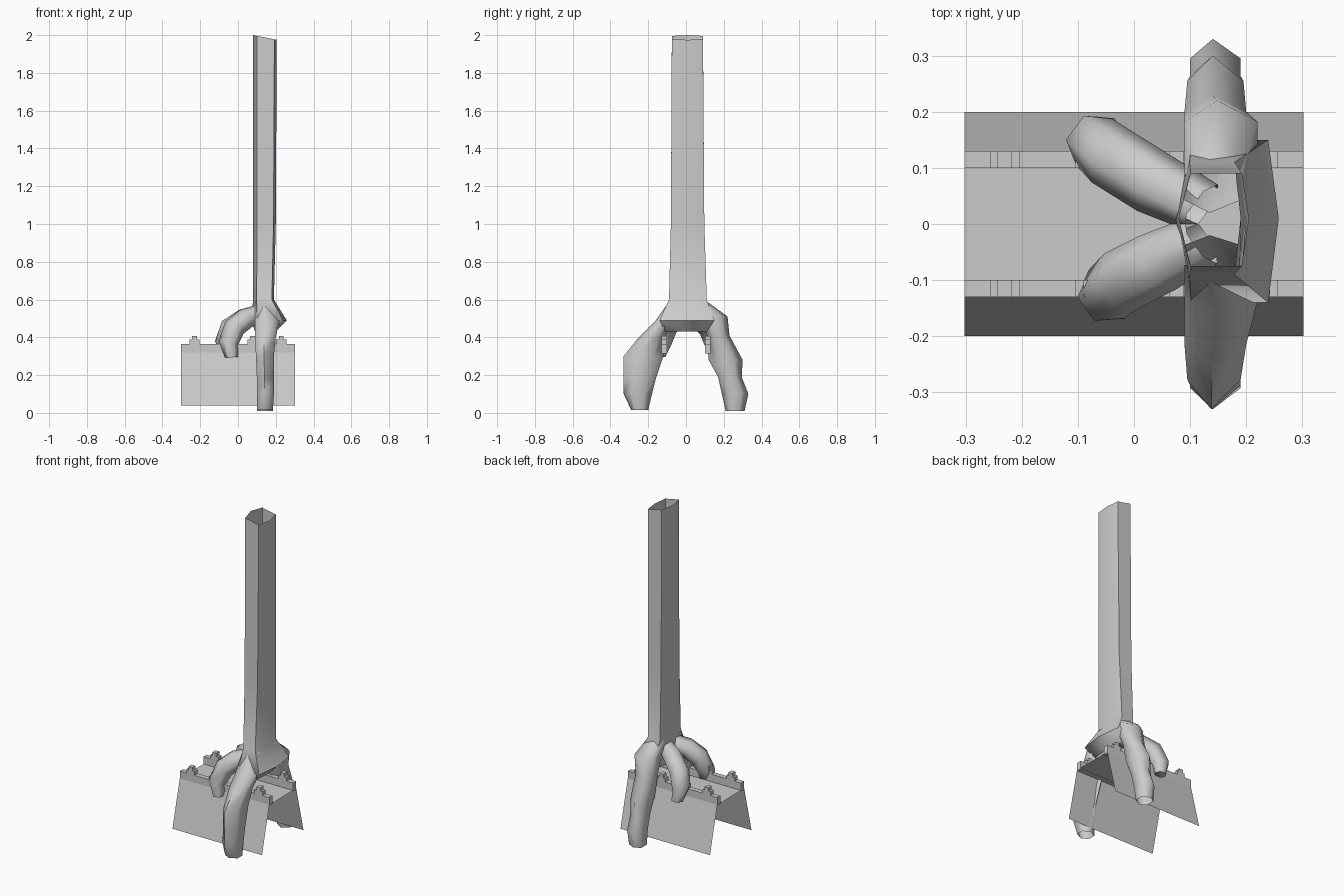
import bpy, bmesh, math
from mathutils import Vector

if "Cube" in bpy.data.objects:
    bpy.data.objects.remove(bpy.data.objects["Cube"])

gray = bpy.data.materials.new("plain gray")
gray.use_nodes = True
gray.diffuse_color = (0.6, 0.6, 0.6, 1)
gray.node_tree.nodes["Principled BSDF"].inputs["Base Color"].default_value = (0.6, 0.6, 0.6, 1)


def finish(name, bm, smooth=None, recalc=True):
    if recalc:
        bmesh.ops.recalc_face_normals(bm, faces=bm.faces)
    mesh = bpy.data.meshes.new(name)
    bm.to_mesh(mesh)
    bm.free()
    mesh.materials.append(gray)
    ob = bpy.data.objects.new(name, mesh)
    bpy.context.collection.objects.link(ob)
    if smooth:
        bpy.ops.object.select_all(action="DESELECT")
        ob.select_set(True)
        bpy.context.view_layer.objects.active = ob
        bpy.ops.object.shade_smooth_by_angle(angle=math.radians(smooth))
    return ob


def loft(name, rings, cap=False, smooth=70):
    """Skin a list of equal-length point rings."""
    bm = bmesh.new()
    rows = [[bm.verts.new(p) for p in ring] for ring in rings]
    n = len(rows[0])
    for a, b in zip(rows, rows[1:]):
        for i in range(n):
            j = (i + 1) % n
            bm.faces.new((a[i], a[j], b[j], b[i]))
    if cap:
        bm.faces.new(rows[-1])
    return finish(name, bm, smooth)


def box(name, x0, x1, y0, y1, z0, z1):
    bm = bmesh.new()
    bmesh.ops.create_cube(bm, size=1)
    for v in bm.verts:
        v.co = ((x0 + x1) / 2 + v.co.x * (x1 - x0),
                (y0 + y1) / 2 + v.co.y * (y1 - y0),
                (z0 + z1) / 2 + v.co.z * (z1 - z0))
    return finish(name, bm)


def sheet(name, points):
    bm = bmesh.new()
    bm.faces.new([bm.verts.new(p) for p in points])
    return finish(name, bm, recalc=False)


# Trunk: hollow six-sided tube, flaring into a skirt above the roots
def hexagon(z, left, right, back, front, lean=0):
    wide = right - left
    a, b = left + wide * 0.17, right - wide * 0.1
    pts = [(left, 0.01), (a, front), (b, front), (right, 0.01), (b, back), (a, back)]
    return [(x, y, z - lean * (x - left)) for x, y in pts]


loft("trunk", [
    hexagon(2.0, 0.08, 0.205, 0.09, -0.075, 0.2),
    hexagon(1.0, 0.08, 0.2, 0.097, -0.08),
    hexagon(0.6, 0.08, 0.19, 0.11, -0.09),
    hexagon(0.49, 0.07, 0.258, 0.15, -0.14),
    hexagon(0.43, 0.09, 0.2, 0.11, -0.11)])

# Large roots hanging over the front and back: (z, inner y, outer y, x min, x max)
profiles = {
    "front_root": (-1, [(0.59, 0.02, 0.09, 0.09, 0.19), (0.49, 0.07, 0.16, 0.09, 0.22),
                        (0.40, 0.11, 0.25, 0.09, 0.20), (0.30, 0.12, 0.33, 0.095, 0.19),
                        (0.18, 0.16, 0.33, 0.10, 0.19), (0.10, 0.18, 0.33, 0.10, 0.19),
                        (0.015, 0.20, 0.29, 0.10, 0.185)]),
    "back_root": (1, [(0.59, 0.02, 0.11, 0.09, 0.19), (0.51, 0.07, 0.22, 0.09, 0.22),
                      (0.41, 0.11, 0.23, 0.09, 0.20), (0.28, 0.12, 0.30, 0.095, 0.195),
                      (0.19, 0.17, 0.295, 0.10, 0.19), (0.10, 0.19, 0.33, 0.10, 0.19),
                      (0.01, 0.21, 0.31, 0.10, 0.185)]),
}
for name, (side, rows) in profiles.items():
    rings = []
    for z, y0, y1, x0, x1 in rows:
        m, q = (y0 + y1) / 2, (y1 - y0) / 4
        mid = x0 + (x1 - x0) * 0.45
        rings.append([(x, side * y, z) for x, y in (
            (mid, y0), (x1, m - q), (x1, m + q), (mid, y1), (x0, m + q), (x0, m - q))])
    loft(name, rings)


# Small hooked roots: six-sided rings swept along a bent path
def hooked_root(name, path, radii):
    path = [Vector(p) for p in path]
    rings = []
    for i, (p, r) in enumerate(zip(path, radii)):
        along = (path[min(i + 1, len(path) - 1)] - path[max(i - 1, 0)]).normalized()
        flat = (path[-1] - path[0]).to_2d().normalized()
        side = Vector((-flat.y, flat.x, 0))
        up = along.cross(side)
        rings.append([p + (side * math.cos(k * math.pi / 3) + up * math.sin(k * math.pi / 3)) * r
                      for k in range(6)])
    loft(name, rings, cap=True)


for name, s, reach in (("front_hooked_root", -1, 0), ("back_hooked_root", 1, 0.02)):
    hooked_root(name, [(0.12, s * 0.03, 0.53), (0.04, s * 0.07, 0.5),
                       (-0.02 - reach, s * (0.10 + reach), 0.45),
                       (-0.05 - reach, s * (0.125 + reach), 0.37),
                       (-0.035 - reach, s * (0.14 + reach), 0.295)],
                (0.05, 0.058, 0.058, 0.053, 0.035))

# Wall top: deck, two rails, sloping side panels and stepped merlons
L = 0.302
sheet("deck", [(-L, -0.1, 0.32), (L, -0.1, 0.32), (L, 0.1, 0.32), (-L, 0.1, 0.32)])
for side, label in ((-1, "front"), (1, "back")):
    ya, yb = sorted((side * 0.1, side * 0.13))
    box(label + "_rail", -L, L, ya, yb, 0.315, 0.365)
    corners = [(-L, side * 0.2, 0.04), (L, side * 0.2, 0.04),
               (L, side * 0.13, 0.32), (-L, side * 0.13, 0.32)]
    sheet(label + "_panel", corners if side < 0 else corners[::-1])
    for k in range(4):
        x = -0.23 + k * 0.153
        box(label + "_merlon_base", x - 0.027, x + 0.027, ya, yb, 0.365, 0.388)
        box(label + "_merlon_cap", x - 0.013, x + 0.013, ya, yb, 0.388, 0.408)
